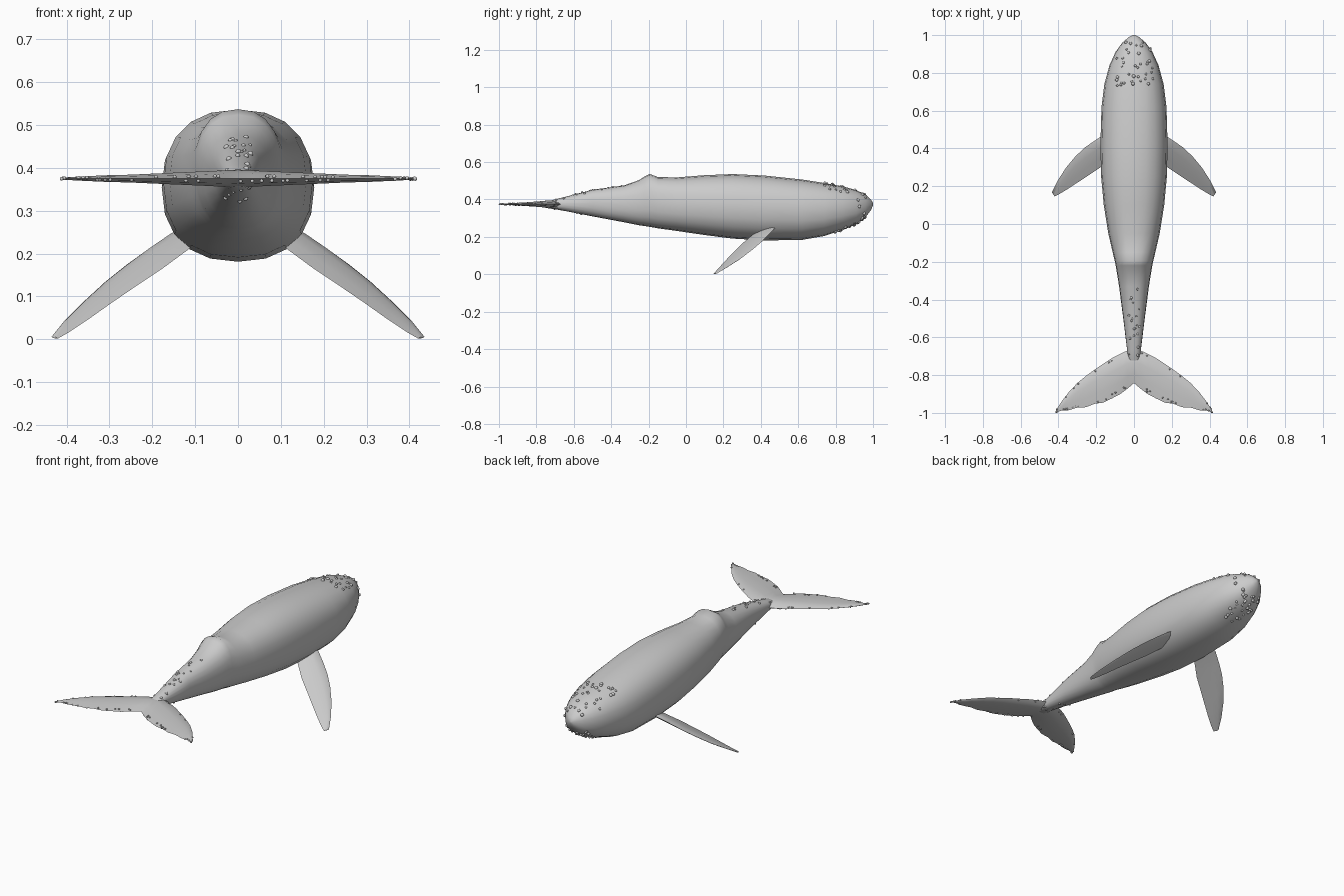
import bpy, bmesh, math, random
from mathutils import Vector
from mathutils.bvhtree import BVHTree

if "Cube" in bpy.data.objects:
    bpy.data.objects.remove(bpy.data.objects["Cube"])
random.seed(4)

skin = bpy.data.materials.new("whale_grey")
skin.use_nodes = True
GREY = (0.6, 0.6, 0.6, 1)
skin.diffuse_color = GREY
skin.node_tree.nodes["Principled BSDF"].inputs["Base Color"].default_value = GREY


def finish(bm, name, mirror=False, angle=60):
    bmesh.ops.recalc_face_normals(bm, faces=bm.faces)
    mesh = bpy.data.meshes.new(name)
    bm.to_mesh(mesh)
    obj = bpy.data.objects.new(name, mesh)
    bpy.context.collection.objects.link(obj)
    mesh.materials.append(skin)
    bpy.ops.object.select_all(action='DESELECT')
    obj.select_set(True)
    bpy.context.view_layer.objects.active = obj
    bpy.ops.object.shade_smooth_by_angle(angle=math.radians(angle))
    if mirror:
        obj.modifiers.new("Mirror", 'MIRROR').use_clip = True
    return obj


def loft(bm, rings, cap_start=True, cap_end=True):
    loops = [[bm.verts.new(p) for p in ring] for ring in rings]
    n = len(loops[0])
    for a, b in zip(loops, loops[1:]):
        for i in range(n):
            j = (i + 1) % n
            bm.faces.new((a[i], a[j], b[j], b[i]))
    if cap_start:
        bm.faces.new(loops[0])
    if cap_end:
        bm.faces.new(loops[-1])


def power(v, e):
    return math.copysign(abs(v) ** e, v)


def blade(name, stations):
    """Lens-shaped fin through (leading point, trailing point, half thickness)."""
    rings = []
    for lead, trail, thick in stations:
        lead, trail = Vector(lead), Vector(trail)
        up = Vector((0, 0, thick))
        shape = ((0, 0), (.12, .7), (.35, 1), (.7, .6), (1, 0), (.7, -.6), (.35, -1), (.12, -.7))
        rings.append([lead.lerp(trail, t) + up * h for t, h in shape])
    bm = bmesh.new()
    # The root at x = 0 stays open for the mirror
    loft(bm, rings, cap_start=stations[0][0][0] > 0)
    return finish(bm, name, mirror=True)


# Body: y, half width, top z, bottom z
sections = [
    (-.765, .012, .380, .364), (-.75, .03, .388, .355), (-.67, .036, .408, .343),
    (-.5, .057, .452, .310), (-.33, .079, .476, .278), (-.25, .092, .504, .262),
    (-.22, .097, .524, .258), (-.195, .102, .537, .254), (-.15, .113, .520, .246),
    (-.05, .136, .518, .232), (.1, .160, .530, .210), (.25, .174, .536, .191),
    (.42, .178, .528, .181), (.62, .172, .507, .184), (.74, .157, .488, .205),
    (.84, .130, .470, .238), (.91, .098, .450, .267), (.96, .062, .427, .305),
    (.99, .027, .399, .345), (1, .006, .380, .369),
]
SIDES = 20
rings = []
for y, w, top, bottom in sections:
    mid, half = (top + bottom) / 2, (top - bottom) / 2
    angles = [math.tau * i / SIDES for i in range(SIDES)]
    rings.append([(w * power(math.sin(a), .86), y, mid + half * power(math.cos(a), .86))
                  for a in angles])
bm = bmesh.new()
loft(bm, rings)
body_tree = BVHTree.FromBMesh(bm)
finish(bm, "body")

# Tail flukes: x, leading y, trailing y, half thickness
FLUKE_Z = .375
fluke = [
    (0, -.67, -.842, .021), (.035, -.67, -.872, .019), (.075, -.688, -.902, .017),
    (.12, -.712, -.925, .015), (.165, -.742, -.946, .013), (.21, -.772, -.952, .011),
    (.255, -.805, -.970, .009), (.30, -.842, -.972, .008), (.345, -.890, -.986, .006),
    (.385, -.942, -.988, .004), (.415, -.990, -.998, .002),
]
blade("tail_flukes", [((x, a, FLUKE_Z), (x, b, FLUKE_Z), t) for x, a, b, t in fluke])

# Flippers sweep back and down to the ground
blade("flippers", [
    ((.11, .49, .262), (.08, .385, .235), .012),
    ((.16, .472, .243), (.118, .352, .208), .013),
    ((.21, .440, .210), (.175, .302, .166), .012),
    ((.26, .405, .174), (.235, .262, .126), .010),
    ((.31, .358, .134), (.295, .222, .085), .009),
    ((.36, .298, .088), (.350, .186, .046), .007),
    ((.405, .228, .043), (.395, .159, .016), .004),
    ((.435, .168, .006), (.420, .146, .002), .002),
])

# Barnacles: small beads scattered on head, chin, tail stock and fluke edges
bm = bmesh.new()


def barnacle(point, radius):
    made = bmesh.ops.create_icosphere(bm, subdivisions=2, radius=radius)["verts"]
    bmesh.ops.translate(bm, verts=made, vec=point)


def scatter(count, x_max, y_min, y_max, side, radius):
    for _ in range(count):
        x, y = random.uniform(-x_max, x_max), random.uniform(y_min, y_max)
        hit = body_tree.ray_cast(Vector((x, y, side)), Vector((0, 0, -side)))[0]
        if hit:
            barnacle(hit, radius * random.uniform(.7, 1.2))


scatter(38, .10, .72, .97, 1, .008)
scatter(34, .06, .78, .96, -1, .008)
scatter(20, .035, -.72, -.34, 1, .006)
scatter(8, .03, -.72, -.55, -1, .005)
for side in (-1, 1):
    for _ in range(34):
        (x0, a0, b0, t0), (x1, a1, b1, t1) = random.choice(list(zip(fluke, fluke[1:])))
        f = random.random()
        lead, trail, thick = a0 + (a1 - a0) * f, b0 + (b1 - b0) * f, t0 + (t1 - t0) * f
        edge = random.choice((.06, .9, .95))
        z = FLUKE_Z + random.choice((-1, 1)) * thick * .3
        barnacle((side * (x0 + (x1 - x0) * f), lead + (trail - lead) * edge, z), .0045)
finish(bm, "barnacles", angle=80)
